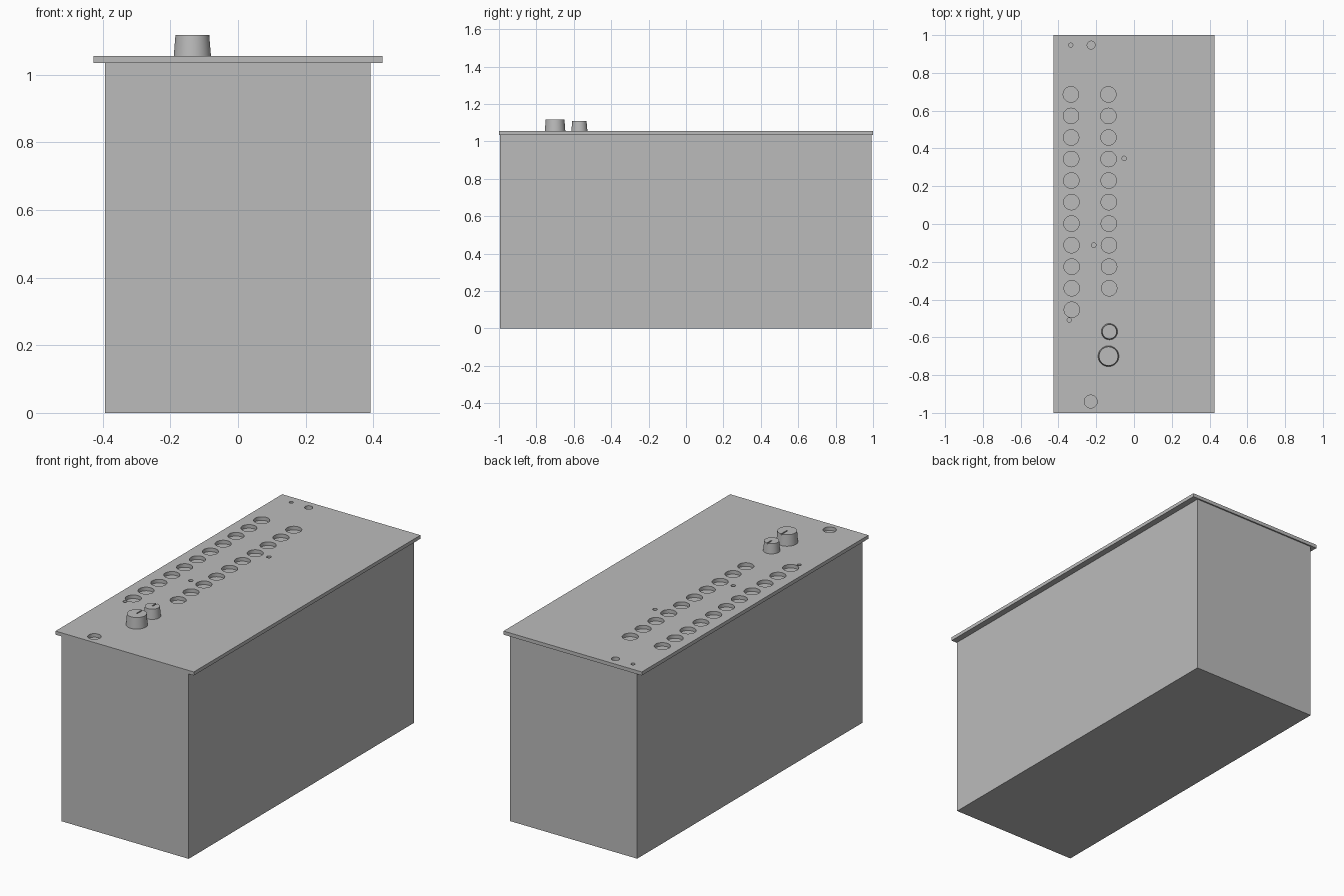
import bpy, bmesh, math
from mathutils import Matrix, Vector

cube = bpy.data.objects.get("Cube")
if cube:
    bpy.data.objects.remove(cube, do_unlink=True)

grey = bpy.data.materials.new("plain grey")
grey.use_nodes = True
COLOUR = (0.5, 0.5, 0.5, 1)
grey.diffuse_color = COLOUR
grey.node_tree.nodes["Principled BSDF"].inputs["Base Color"].default_value = COLOUR

PLATE_BOTTOM, PLATE_TOP = 1.035, 1.055


def add_box(bm, low, high):
    low, high = Vector(low), Vector(high)
    matrix = Matrix.Translation((low + high) / 2) @ Matrix.Diagonal((high - low).to_4d())
    bmesh.ops.create_cube(bm, size=1, matrix=matrix)


def add_cone(bm, x, y, bottom, top, r_bottom, r_top, sides=48):
    bmesh.ops.create_cone(bm, cap_ends=True, segments=sides, radius1=r_bottom, radius2=r_top,
                          depth=top - bottom, matrix=Matrix.Translation((x, y, (bottom + top) / 2)))


def make_object(name, bm):
    mesh = bpy.data.meshes.new(name)
    bm.to_mesh(mesh)
    bm.free()
    mesh.materials.append(grey)
    obj = bpy.data.objects.new(name, mesh)
    bpy.context.collection.objects.link(obj)
    return obj


def select_only(obj):
    bpy.ops.object.select_all(action='DESELECT')
    obj.select_set(True)
    bpy.context.view_layer.objects.active = obj


def cut(obj, cutter):
    cutter.hide_render = True
    mod = obj.modifiers.new("cut", 'BOOLEAN')
    mod.operation, mod.solver, mod.object = 'DIFFERENCE', 'EXACT', cutter
    select_only(obj)
    bpy.ops.object.modifier_apply(modifier=mod.name)
    bpy.data.objects.remove(cutter, do_unlink=True)
    bpy.ops.object.shade_smooth_by_angle(angle=math.radians(30))


# Enclosure body
bm = bmesh.new()
add_box(bm, (-0.393, -0.995, 0), (0.392, 0.992, PLATE_BOTTOM))
make_object("enclosure_body", bm)

# Overhanging top panel
bm = bmesh.new()
add_box(bm, (-0.427, -1, PLATE_BOTTOM), (0.427, 1, PLATE_TOP))
panel = make_object("top_panel", bm)

# Two slightly slanted rows of round holes, then single holes (x, y, radius)
holes = []
for x, count in ((-0.334, 11), (-0.136, 10)):
    for i in range(count):
        holes.append((x + 0.0005 * i, 0.686 - 0.114 * i, 0.041))
holes += [
    (-0.335, 0.947, 0.011), (-0.227, 0.947, 0.021),
    (-0.052, 0.347, 0.012), (-0.213, -0.112, 0.012),
    (-0.343, -0.508, 0.011), (-0.229, -0.94, 0.034),
]
bm = bmesh.new()
for x, y, radius in holes:
    add_cone(bm, x, y, PLATE_BOTTOM - 0.05, PLATE_TOP + 0.05, radius, radius)
cut(panel, make_object("hole_cutter", bm))

# Tapered knobs with a pointer groove from the middle to the back edge
for name, x, y, r, r_top, top in (
    ("large_knob", -0.135, -0.70, 0.055, 0.050, 1.117),
    ("small_knob", -0.130, -0.57, 0.043, 0.038, 1.11),
):
    bm = bmesh.new()
    add_cone(bm, x, y, PLATE_TOP, top, r, r_top)
    knob = make_object(name, bm)
    bm = bmesh.new()
    add_box(bm, (x - 0.003, y, top - 0.005), (x + 0.003, y + r, top + 0.02))
    cut(knob, make_object("groove_cutter", bm))
